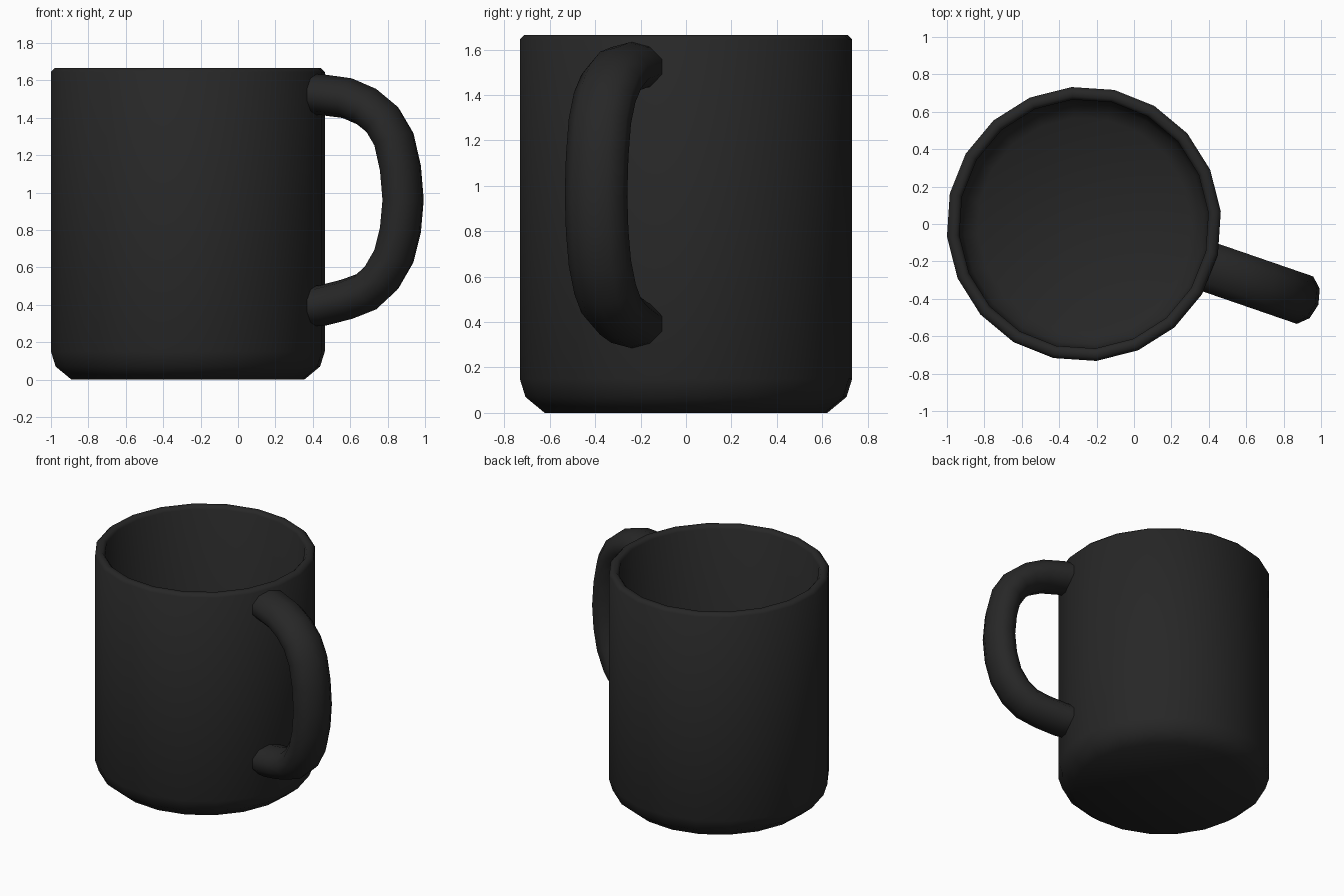
import bpy, math
from mathutils import Vector

if "Cube" in bpy.data.objects:
    bpy.data.objects.remove(bpy.data.objects["Cube"])

CX = -0.268                      # axis of the mug body
mat = bpy.data.materials.new("matte black")
mat.diffuse_color = (0.02, 0.02, 0.02, 1)
mat.use_nodes = True
mat.node_tree.nodes["Principled BSDF"].inputs["Base Color"].default_value = mat.diffuse_color


def make(name, rings, closed_ends, angle):
    """Skin a list of equal-length vertex rings, capping both ends."""
    n = len(rings[0])
    verts = [v for r in rings for v in r]
    faces = [(i * n + j, i * n + (j + 1) % n, (i + 1) * n + (j + 1) % n, (i + 1) * n + j)
             for i in range(len(rings) - 1) for j in range(n)]
    if closed_ends:
        faces.append(tuple(reversed(range(n))))
        faces.append(tuple(range(len(verts) - n, len(verts))))
    me = bpy.data.meshes.new(name)
    me.from_pydata(verts, [], faces)
    me.materials.append(mat)
    ob = bpy.data.objects.new(name, me)
    bpy.context.collection.objects.link(ob)
    bpy.ops.object.select_all(action='DESELECT')
    ob.select_set(True)
    bpy.context.view_layer.objects.active = ob
    bpy.ops.object.shade_smooth_by_angle(angle=math.radians(angle))
    return ob


# Mug body: outside, rim, inside wall and floor as one turned profile
profile = [(0.625, 0), (0.71, 0.07), (0.735, 0.15), (0.735, 1.645), (0.715, 1.665),
           (0.685, 1.665), (0.668, 1.645), (0.668, 0.2), (0.645, 0.13), (0.57, 0.08)]
SIDES = 20
start = math.radians(5.2)
rings = [[(CX + r * math.cos(start + math.tau * j / SIDES),
           r * math.sin(start + math.tau * j / SIDES), z) for j in range(SIDES)]
         for r, z in profile]
make("mug_body", rings, True, 50)

# Handle: oval tube swept along a path of (distance from axis, height)
path = [(0.69, 1.525), (0.76, 1.523), (0.90, 1.505), (1.01, 1.46), (1.10, 1.39),
        (1.165, 1.285), (1.202, 1.13), (1.217, 0.96), (1.202, 0.80), (1.165, 0.66),
        (1.095, 0.545), (1.01, 0.47), (0.90, 0.43), (0.76, 0.396), (0.69, 0.392)]
a = math.radians(-19)
out = Vector((math.cos(a), math.sin(a), 0))
side = Vector((-math.sin(a), math.cos(a), 0))
up = Vector((0, 0, 1))
pts = [out * r + up * z + Vector((CX, 0, 0)) for r, z in path]
tube = []
for i, p in enumerate(pts):
    t = (pts[min(i + 1, len(pts) - 1)] - pts[max(i - 1, 0)]).normalized()
    nrm = side.cross(t)
    tube.append([p + nrm * 0.109 * math.cos(math.tau * j / 10)
                 + side * 0.141 * math.sin(math.tau * j / 10) for j in range(10)])
handle = make("handle", tube, True, 60)

# Consistent outward normals
for ob in bpy.data.objects:
    bpy.context.view_layer.objects.active = ob
    bpy.ops.object.mode_set(mode='EDIT')
    bpy.ops.mesh.select_all(action='SELECT')
    bpy.ops.mesh.normals_make_consistent(inside=False)
    bpy.ops.object.mode_set(mode='OBJECT')
